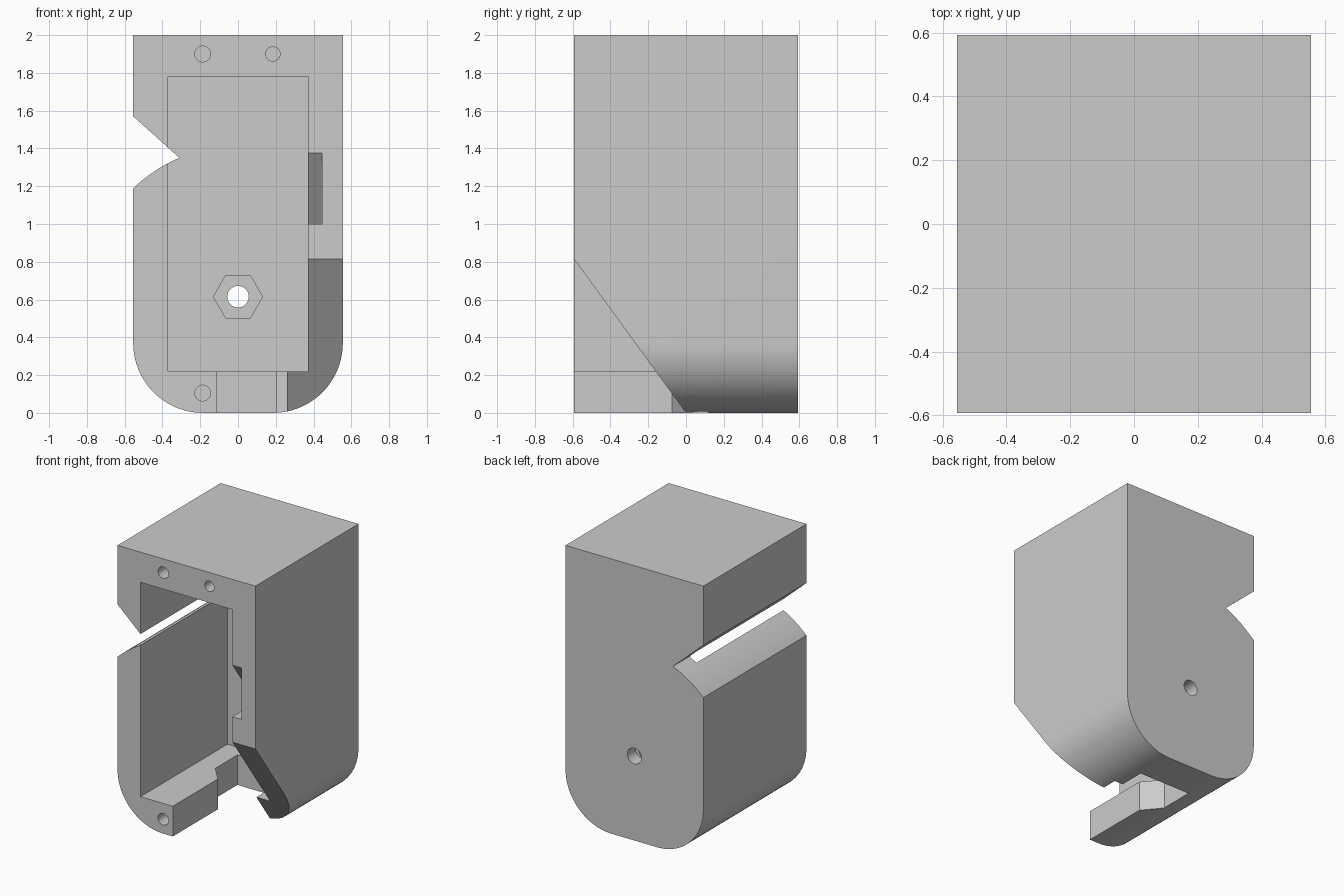
import bpy, bmesh
from math import pi, sin, cos, radians, atan2

old = bpy.data.objects.get("Cube")
if old:
    bpy.data.objects.remove(old)

grey = bpy.data.materials.new("plain grey")
grey.use_nodes = True
colour = (0.6, 0.6, 0.6, 1)
grey.diffuse_color = colour
grey.node_tree.nodes["Principled BSDF"].inputs["Base Color"].default_value = colour

W, D, H = 0.555, 0.593, 2.0     # half width, half depth, height
R = 0.37                        # bottom corner radius
INNER = 0.37                    # half width of the cavity
FLOOR, CEILING, BACK = 0.22, 1.78, 0.407
PIVOT = 0.615                   # height of the pivot hole
OUT = 0.1                       # cutter overshoot


def prism(name, outline, axis, lo, hi):
    """Extrude a 2D outline along an axis; the outline uses the other two axes in order."""
    place = {"x": lambda a, b, t: (t, a, b),
             "y": lambda a, b, t: (a, t, b),
             "z": lambda a, b, t: (a, b, t)}[axis]
    bm = bmesh.new()
    ends = [[bm.verts.new(place(a, b, t)) for a, b in outline] for t in (lo, hi)]
    for end in ends:
        bm.faces.new(end)
    n = len(outline)
    for i in range(n):
        j = (i + 1) % n
        bm.faces.new((ends[0][i], ends[0][j], ends[1][j], ends[1][i]))
    bmesh.ops.recalc_face_normals(bm, faces=bm.faces)
    mesh = bpy.data.meshes.new(name)
    bm.to_mesh(mesh)
    bm.free()
    mesh.materials.append(grey)
    ob = bpy.data.objects.new(name, mesh)
    bpy.context.collection.objects.link(ob)
    return ob


def arc(cx, cz, r, start, end, steps):
    return [(cx + r * cos(start + (end - start) * i / steps),
             cz + r * sin(start + (end - start) * i / steps)) for i in range(steps + 1)]


def ring(cx, cz, r, sides):
    return arc(cx, cz, r, 0, 2 * pi * (sides - 1) / sides, sides - 1)


def rect(a0, a1, b0, b1):
    return [(a0, b0), (a1, b0), (a1, b1), (a0, b1)]


# Housing block with rounded bottom corners
housing = prism("housing",
                [(W, H), (-W, H)]
                + arc(-W + R, R, R, pi, 1.5 * pi, 20)
                + arc(W - R, R, R, 1.5 * pi, 2 * pi, 20), "y", -D, D)

cutters = []


def cut(name, *args):
    cutters.append(prism(name, *args))


# Main cavity, open at the front
cut("cavity_cutter", rect(-INNER, INNER, FLOOR, CEILING), "y", -D - OUT, BACK)

# Side notch: straight upper edge, lower edge swung about the pivot
tip = (-0.31, 1.35)
radius = 0.798
a0 = atan2(tip[1] - PIVOT, tip[0])
lower = arc(0, PIVOT, radius, a0, a0 + radians(26), 16)
slope = (1.57 - tip[1]) / (-W - tip[0])
upper = (-W - OUT, 1.57 - OUT * slope)
cut("notch_cutter", [upper] + lower + [(-W - OUT, lower[-1][1])], "y", -D - OUT, D + OUT)

# Slanted cut across the lower front corner
rise = 0.815 / D
cut("slant_cutter", [(-D - OUT, 0.815 + OUT * rise), (OUT, -OUT * rise),
                     (-D - OUT, -OUT * rise)], "x", 0.26, W + OUT)

# Stepped slot through the floor
cut("slot_cutter", [(-0.11, -D - OUT), (0.26, -D - OUT), (0.26, 0.11), (0.2, 0.12),
                    (0.2, 0.31), (-0.22, 0.31), (-0.22, 0.055), (-0.11, -0.075)],
    "z", -OUT, FLOOR + 0.02)

# Wedge recess in the inner side wall
cut("recess_cutter", [(-D - OUT, 1.0), (-D + 0.375 / rise, 1.0),
                      (-D, 1.375), (-D - OUT, 1.375)], "x", INNER - 0.05, 0.445)

# Pivot hole and hexagonal nut pocket in the back wall
cut("pivot_hole_cutter", ring(0, PIVOT, 0.057, 32), "y", BACK - OUT, D + OUT)
cut("nut_pocket_cutter", ring(0, PIVOT, 0.13, 6), "y", BACK - OUT, BACK + 0.09)

# Screw holes in the front rim
for i, (x, z, r) in enumerate([(-0.187, 1.9, 0.042), (0.185, 1.9, 0.038), (-0.187, 0.105, 0.042)]):
    cut(f"screw_hole_cutter_{i + 1}", ring(x, z, r, 24), "y", -D - OUT, -D + 0.3)

for cutter in cutters:
    mod = housing.modifiers.new(cutter.name, "BOOLEAN")
    mod.operation = "DIFFERENCE"
    mod.solver = "EXACT"
    mod.object = cutter

# Apply the cuts, then remove the cutters
bpy.ops.object.select_all(action="DESELECT")
bpy.context.view_layer.objects.active = housing
housing.select_set(True)
for cutter in cutters:
    bpy.ops.object.modifier_apply(modifier=cutter.name)
for cutter in cutters:
    bpy.data.objects.remove(cutter)

bpy.ops.object.shade_smooth_by_angle(angle=radians(25))
